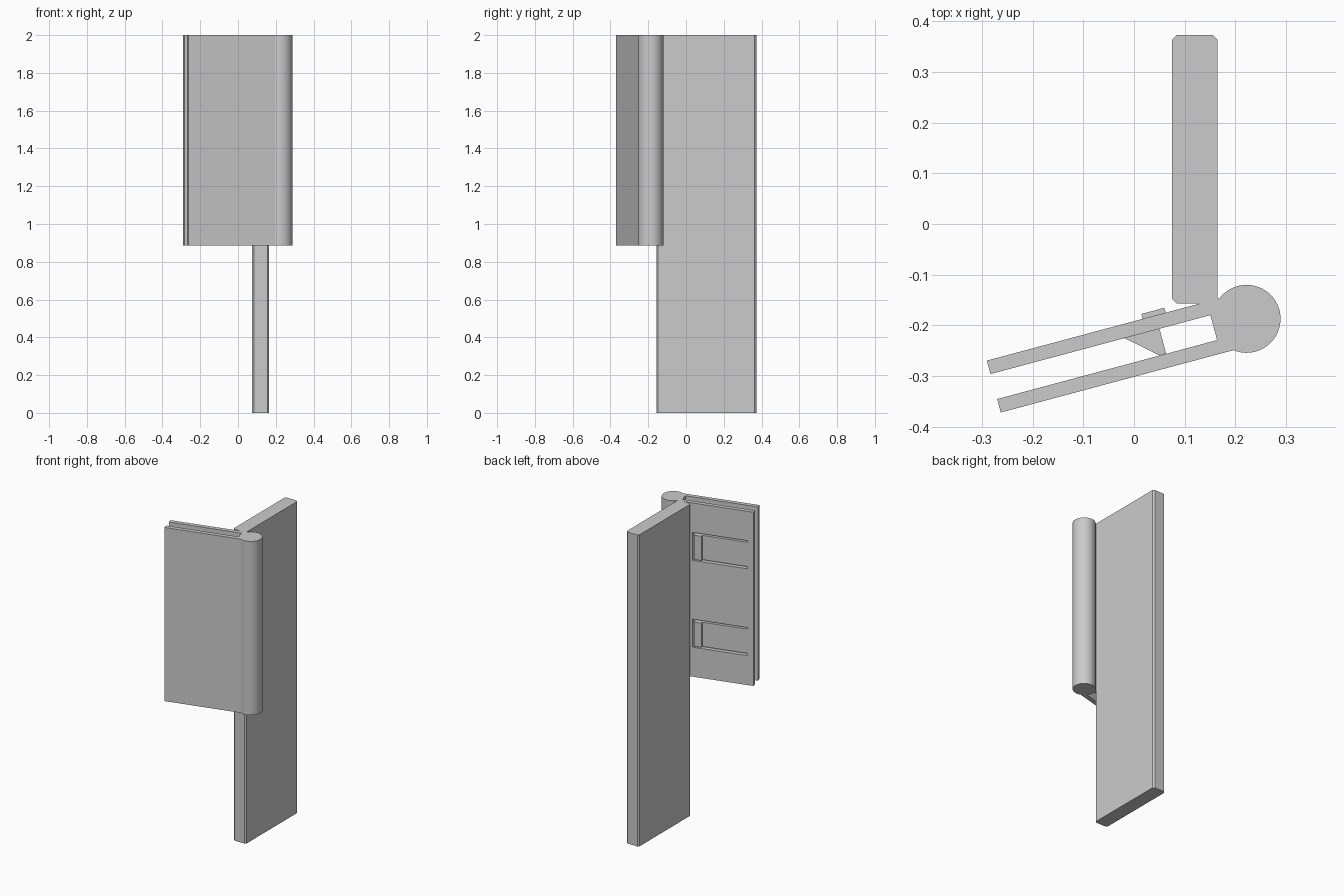
import bpy, bmesh, math
from mathutils import Matrix, Vector

cube = bpy.data.objects.get("Cube")
if cube:
    bpy.data.objects.remove(cube, do_unlink=True)

# Single flat grey
grey = bpy.data.materials.new("plain grey")
grey.use_nodes = True
colour = (0.6, 0.6, 0.6, 1)
grey.diffuse_color = colour
grey.node_tree.nodes["Principled BSDF"].inputs["Base Color"].default_value = colour

# Clip plan frame: first axis runs along the arms, second towards the back
tilt = math.radians(15)
along = Vector((-math.cos(tilt), -math.sin(tilt), 0))
across = Vector((-math.sin(tilt), math.cos(tilt), 0))
pivot = Vector((0.222, -0.187, 0))
CLIP = (pivot, along, across)
WORLD = (Vector((0, 0, 0)), Vector((1, 0, 0)), Vector((0, 1, 0)))


def extrude_profile(name, points, z0, z1, frame):
    """Extrude a closed plan outline from z0 to z1."""
    origin, a, b = frame
    bm = bmesh.new()
    verts = [bm.verts.new(origin + a * u + b * v + Vector((0, 0, z0))) for u, v in points]
    base = bm.faces.new(verts)
    top = bmesh.ops.extrude_face_region(bm, geom=[base])["geom"]
    bmesh.ops.translate(bm, vec=(0, 0, z1 - z0),
                        verts=[g for g in top if isinstance(g, bmesh.types.BMVert)])
    bmesh.ops.recalc_face_normals(bm, faces=bm.faces)
    mesh = bpy.data.meshes.new(name)
    bm.to_mesh(mesh)
    bm.free()
    mesh.materials.append(grey)
    obj = bpy.data.objects.new(name, mesh)
    bpy.context.collection.objects.link(obj)
    return obj


def rect(u0, u1, v0, v1):
    return [(u0, v0), (u1, v0), (u1, v1), (u0, v1)]


def activate(obj):
    bpy.ops.object.select_all(action="DESELECT")
    obj.select_set(True)
    bpy.context.view_layer.objects.active = obj


# Tall board with chamfered long edges
x0, x1, y0, y1, c = 0.075, 0.165, -0.157, 0.373, 0.01
board = [(x0 + c, y0), (x1 - c, y0), (x1, y0 + c), (x1, y1 - c),
         (x1 - c, y1), (x0 + c, y1), (x0, y1 - c), (x0, y0 + c)]
extrude_profile("board", board, 0, 2, WORLD)

# Clip body: round spine with two parallel arms
radius, outer, inner, slot_end, tip = 0.067, 0.053, 0.0255, 0.067, 0.516
bottom, top = 0.885, 2.0
start = math.asin(outer / radius)
steps = 48
outline = []
for i in range(steps + 1):
    t = start + (2 * math.pi - 2 * start) * i / steps
    outline.append((radius * math.cos(t), radius * math.sin(t)))
outline += [(tip, -outer), (tip, -inner), (slot_end, -inner),
            (slot_end, inner), (tip, inner), (tip, outer)]
clip = extrude_profile("clip_body", outline, bottom, top, CLIP)

# Spring tongues: bump outside, hooked catch inside
tongue = [(0.151, 0.026), (0.171, 0.026), (0.171, -0.025), (0.185, -0.025),
          (0.243, 0.026), (0.485, 0.026), (0.485, 0.048), (0.198, 0.048),
          (0.198, 0.063), (0.151, 0.063)]
half, gap = 0.09, 0.012
for label, share in (("lower", 0.25), ("upper", 0.75)):
    z = bottom + (top - bottom) * share
    cutter = extrude_profile(label + "_window_cutter", rect(0.139, 0.48, 0.01, 0.08),
                             z - half, z + half, CLIP)
    cutter.hide_render = True
    activate(clip)
    cut = clip.modifiers.new("window", "BOOLEAN")
    cut.operation = "DIFFERENCE"
    cut.solver = "EXACT"
    cut.object = cutter
    bpy.ops.object.modifier_apply(modifier=cut.name)
    bpy.data.objects.remove(cutter, do_unlink=True)
    extrude_profile(label + "_tongue", tongue, z - half + gap, z + half - gap, CLIP)

# Smooth the round spine, keep the corners crisp
activate(clip)
bpy.ops.object.shade_smooth_by_angle(angle=math.radians(25))
